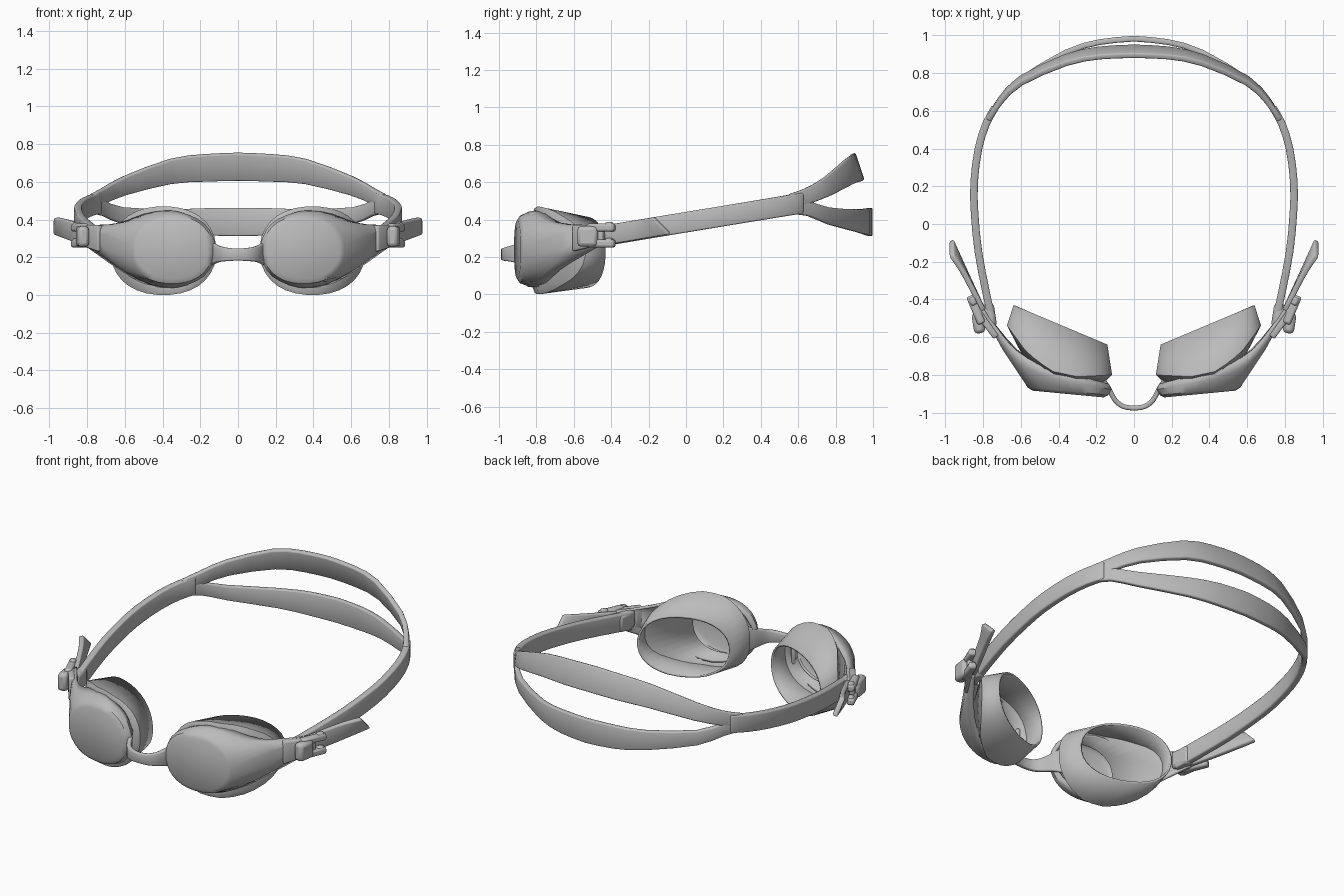
import bpy, math
from mathutils import Vector

if "Cube" in bpy.data.objects:
    bpy.data.objects.remove(bpy.data.objects["Cube"], do_unlink=True)

grey = bpy.data.materials.new("plain grey")
grey.use_nodes = True
grey.diffuse_color = (0.5, 0.5, 0.5, 1)
grey.node_tree.nodes["Principled BSDF"].inputs["Base Color"].default_value = (0.5, 0.5, 0.5, 1)

N = 32
ANGLES = [2 * math.pi * (i + 0.5) / N for i in range(N)]


def lerp(table, x):
    """Piecewise linear lookup in a list of (x, value)."""
    for (a, va), (b, vb) in zip(table, table[1:]):
        if x <= b:
            return va + (vb - va) * max(0, (x - a) / (b - a))
    return table[-1][1]


def finish(name, verts, faces, thickness=0, bevel=0, offset=0, sharp=40):
    """Make a mirrored, smooth-shaded object from the left half."""
    mesh = bpy.data.meshes.new(name)
    mesh.from_pydata(verts, [], faces)
    mesh.materials.append(grey)
    ob = bpy.data.objects.new(name, mesh)
    bpy.context.collection.objects.link(ob)
    mirror = ob.modifiers.new("Mirror", "MIRROR")
    mirror.use_clip = True
    if thickness:
        solid = ob.modifiers.new("Solidify", "SOLIDIFY")
        solid.thickness, solid.offset = thickness, offset
        solid.use_even_offset = True
    if bevel:
        bev = ob.modifiers.new("Bevel", "BEVEL")
        bev.width, bev.segments = bevel, 2
        bev.limit_method, bev.angle_limit = "ANGLE", math.radians(50)
    bpy.ops.object.select_all(action="DESELECT")
    ob.select_set(True)
    bpy.context.view_layer.objects.active = ob
    bpy.ops.object.mode_set(mode="EDIT")
    bpy.ops.mesh.select_all(action="SELECT")
    bpy.ops.mesh.normals_make_consistent(inside=False)
    bpy.ops.object.mode_set(mode="OBJECT")
    bpy.ops.object.shade_smooth_by_angle(angle=math.radians(sharp))
    return ob


def loft(name, rings, cap_first=False, **kw):
    verts = [p for ring in rings for p in ring]
    faces = [(r * N + i, r * N + (i + 1) % N, (r + 1) * N + (i + 1) % N, (r + 1) * N + i)
             for r in range(len(rings) - 1) for i in range(N)]
    if cap_first:
        faces.append(tuple(range(N)))
    return finish(name, verts, faces, **kw)


def band(name, stations, thickness, bevel=0.008):
    """Flat strip; each station is x, y, z of the top edge, then y, z of the bottom edge."""
    verts = []
    for x, yt, zt, yb, zb in stations:
        verts += [(x, yt, zt), (x, yb, zb)]
    faces = [(2 * i, 2 * i + 1, 2 * i + 3, 2 * i + 2) for i in range(len(stations) - 1)]
    return finish(name, verts, faces, thickness=thickness, bevel=bevel)


def smooth(points, steps=3):
    """Catmull-Rom resampling of a list of tuples."""
    pts = [Vector(p) for p in points]
    pts = [2 * pts[0] - pts[1]] + pts + [2 * pts[-1] - pts[-2]]
    out = []
    for a, b, c, d in zip(pts, pts[1:], pts[2:], pts[3:]):
        for k in range(steps):
            t = k / steps
            out.append(tuple(b + (c - a) * (t / 2) + (2 * a - 5 * b + 4 * c - d) * (t * t / 2)
                             + (3 * b - a - 3 * c + d) * (t ** 3 / 2)))
    return out + [tuple(pts[-2])]


# Eye frame: flat oval lens flaring back into a pointed outer end
top = smooth([(0.13, 0.29), (0.2, 0.39), (0.37, 0.45), (0.5, 0.43), (0.64, 0.38), (0.81, 0.37)])
bottom = smooth([(0.13, 0.19), (0.2, 0.09), (0.37, 0.035), (0.5, 0.06), (0.64, 0.14), (0.81, 0.26)])
depth = smooth([(0.13, -0.85), (0.2, -0.83), (0.37, -0.79), (0.5, -0.75), (0.64, -0.66), (0.81, -0.46)])


def oval(cx, hw, cz, hh, y_of_x):
    ring = []
    for a in ANGLES:
        c, s = math.cos(a), math.sin(a)
        x = cx + hw * math.copysign(abs(c) ** 0.9, c)
        ring.append((x, y_of_x(x), cz + hh * math.copysign(abs(s) ** 0.9, s)))
    return ring


lens = oval(0.35, 0.19, 0.24, 0.155, lambda x: -0.935 + 0.095 * x)
rim = oval(0.35, 0.215, 0.24, 0.18, lambda x: -0.92 + 0.095 * x)
back = []
for a in ANGLES:
    x = 0.47 + 0.34 * math.cos(a)
    back.append((x, lerp(depth, x), lerp(top if math.sin(a) > 0 else bottom, x)))
middle = []
for p, q in zip(rim, back):
    m = Vector(p).lerp(Vector(q), 0.5)
    out = Vector((m.x - 0.4, 0, m.z - 0.24)).normalized() * 0.012
    middle.append(tuple(m + out))
loft("eye_frame", [lens, rim, middle, back], cap_first=True, thickness=0.015, offset=-1, sharp=35)

# Soft eye cup open toward the face
cup_depth = [(0.11, -0.80), (0.3, -0.81), (0.44, -0.78), (0.57, -0.68), (0.68, -0.53)]
seat = oval(0.35, 0.18, 0.24, 0.15, lambda x: -0.87 + 0.1 * x)
front = oval(0.395, 0.28, 0.235, 0.235, lambda x: lerp(cup_depth, x))
rear = oval(0.39, 0.25, 0.225, 0.19, lambda x: -0.535 + 0.42 * (x - 0.39))
loft("eye_cup", [seat, front, rear], thickness=0.012, offset=-1)

# Nose bridge
band("nose_bridge", smooth([
    (0.17, -0.82, 0.31, -0.82, 0.14), (0.135, -0.87, 0.28, -0.87, 0.16),
    (0.10, -0.935, 0.26, -0.935, 0.175), (0.055, -0.968, 0.25, -0.968, 0.18),
    (0, -0.977, 0.246, -0.977, 0.183)]), 0.026)

# Side arm joining the frame to the buckle
band("side_arm", [(0.73, -0.60, 0.37, -0.60, 0.23), (0.79, -0.52, 0.37, -0.52, 0.25),
                  (0.84, -0.44, 0.37, -0.44, 0.26)], 0.035)


def block(name, centre, size, turn=0, bevel=0.012):
    """Rounded block turned about the vertical axis."""
    ca, sa = math.cos(turn), math.sin(turn)
    verts = []
    for i in range(8):
        dx, dy, dz = [((i >> k & 1) - 0.5) * size[k] for k in range(3)]
        verts.append((centre[0] + dx * ca - dy * sa, centre[1] + dx * sa + dy * ca, centre[2] + dz))
    faces = [(0, 1, 3, 2), (4, 5, 7, 6), (0, 1, 5, 4), (2, 3, 7, 6), (0, 2, 6, 4), (1, 3, 7, 5)]
    return finish(name, verts, faces, bevel=bevel)


# Buckle: two prongs, a pressing tab and the post that the strap wraps
for label, z in (("upper", 0.357), ("lower", 0.272)):
    block(label + "_buckle_prong", (0.838, -0.455, z), (0.045, 0.16, 0.042), -0.4)
    block(label + "_buckle_hook", (0.855, -0.41, z + 0.005), (0.035, 0.045, 0.05), -0.4)
block("buckle_tab", (0.825, -0.525, 0.31), (0.06, 0.11, 0.11), -0.15, 0.02)
block("strap_loop", (0.765, -0.485, 0.31), (0.06, 0.13, 0.11), -0.15, 0.02)


def strap_z(y):
    return 0.32 + 0.165 * (y + 0.4)


# Side strap running back from the buckle to the fork
side = [(0.75, -0.52), (0.785, -0.36), (0.825, -0.15), (0.845, 0.05), (0.848, 0.22),
        (0.825, 0.4), (0.785, 0.53), (0.735, 0.62)]
band("side_strap", smooth([(x, y, strap_z(y) + 0.055, y, strap_z(y) - 0.055)
                           for x, y in side], 2), 0.04)

# Loose strap end flaring outward with a slanted tip
band("strap_tail", smooth([
    (0.80, -0.46, 0.365, -0.46, 0.26), (0.86, -0.34, 0.385, -0.33, 0.28),
    (0.91, -0.25, 0.4, -0.22, 0.3), (0.968, -0.17, 0.41, -0.085, 0.325)], 2), 0.03)

# Forked rear bands
band("upper_rear_band", smooth([
    (0.775, 0.55, 0.535, 0.55, 0.45), (0.71, 0.645, 0.57, 0.66, 0.485),
    (0.6, 0.745, 0.63, 0.775, 0.53), (0.36, 0.85, 0.72, 0.89, 0.59),
    (0.18, 0.885, 0.745, 0.93, 0.603), (0, 0.892, 0.753, 0.94, 0.608)], 2), 0.03)
band("lower_rear_band", smooth([
    (0.775, 0.55, 0.515, 0.55, 0.43), (0.715, 0.65, 0.5, 0.65, 0.42),
    (0.61, 0.76, 0.465, 0.76, 0.375), (0.36, 0.91, 0.455, 0.91, 0.335),
    (0.18, 0.965, 0.46, 0.965, 0.317), (0, 0.983, 0.462, 0.983, 0.312)], 2), 0.03)
